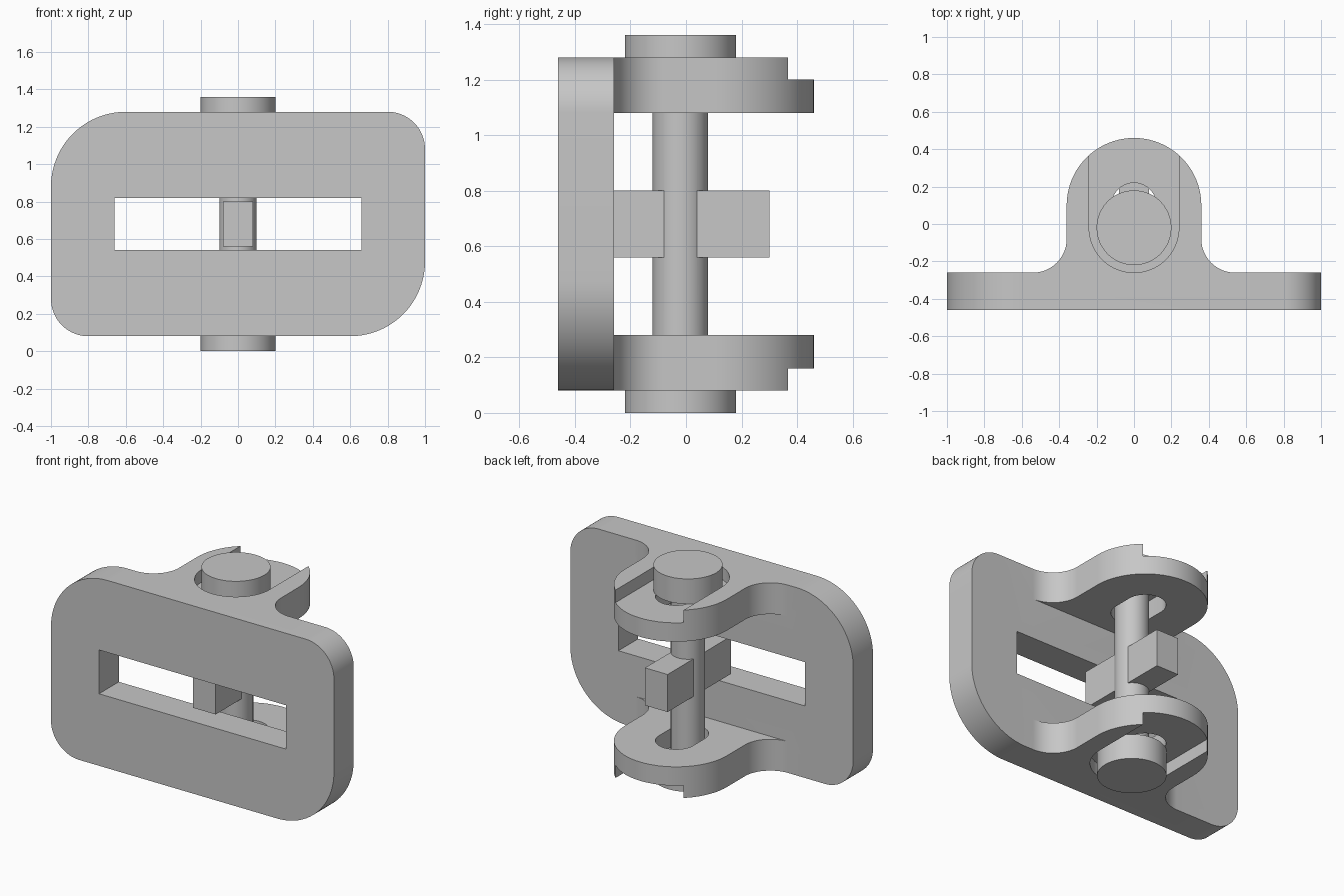
import bpy, bmesh, math
from mathutils import Vector, Matrix

cube = bpy.data.objects.get("Cube")
if cube:
    bpy.data.objects.remove(cube, do_unlink=True)

# One plain grey for the whole assembly
grey = bpy.data.materials.new("plain grey")
grey.use_nodes = True
COLOUR = (0.57, 0.57, 0.57, 1)
grey.diffuse_color = COLOUR
grey.node_tree.nodes["Principled BSDF"].inputs["Base Color"].default_value = COLOUR


def arc(cx, cy, r, start, end, steps=20):
    angles = [math.radians(start + (end - start) * i / steps) for i in range(steps + 1)]
    return [(cx + r * math.cos(a), cy + r * math.sin(a)) for a in angles]


def prism(name, outline, low, high, upright=False):
    """Extrude a 2D outline along z, or along y when upright."""
    bm = bmesh.new()
    face = bm.faces.new([bm.verts.new((x, y, low)) for x, y in outline])
    top = bmesh.ops.extrude_face_region(bm, geom=[face])["geom"]
    verts = [v for v in top if isinstance(v, bmesh.types.BMVert)]
    bmesh.ops.translate(bm, verts=verts, vec=Vector((0, 0, high - low)))
    if upright:
        bmesh.ops.transform(bm, verts=bm.verts,
                            matrix=Matrix(((1, 0, 0, 0), (0, 0, 1, 0),
                                           (0, 1, 0, 0), (0, 0, 0, 1))))
    bmesh.ops.recalc_face_normals(bm, faces=bm.faces)
    mesh = bpy.data.meshes.new(name)
    bm.to_mesh(mesh)
    bm.free()
    mesh.materials.append(grey)
    obj = bpy.data.objects.new(name, mesh)
    bpy.context.collection.objects.link(obj)
    return obj


def rect(x0, x1, y0, y1):
    return [(x0, y0), (x1, y0), (x1, y1), (x0, y1)]


def select(obj):
    bpy.ops.object.select_all(action='DESELECT')
    obj.select_set(True)
    bpy.context.view_layer.objects.active = obj


def combine(target, other, operation):
    mod = target.modifiers.new(operation.lower(), 'BOOLEAN')
    mod.operation, mod.solver, mod.object = operation, 'EXACT', other
    select(target)
    bpy.ops.object.modifier_apply(modifier=mod.name)
    bpy.data.objects.remove(other, do_unlink=True)


def smooth(obj):
    select(obj)
    bpy.ops.object.shade_smooth_by_angle(angle=math.radians(30))


PIN_Y, MID_Z = -0.02, 0.68

# Mounting plate with two large and two small corners
BIG, SMALL = 0.4, 0.2
plate_outline = (arc(1 - BIG, 0.08 + BIG, BIG, -90, 0)
                 + arc(1 - SMALL, 1.28 - SMALL, SMALL, 0, 90)
                 + arc(-1 + BIG, 1.28 - BIG, BIG, 90, 180)
                 + arc(-1 + SMALL, 0.08 + SMALL, SMALL, 180, 270))
bracket = prism("bracket", plate_outline, -0.46, -0.26, upright=True)

# Lug: round nose flaring into the plate through concave fillets
FILLET = 0.18
lug_outline = ([(0.54, -0.36)]
               + arc(0.54, -0.08, FILLET, 270, 180)
               + arc(0, 0.1, 0.36, 0, 180, 40)
               + arc(-0.54, -0.08, FILLET, 0, -90)
               + [(-0.54, -0.36)])
recess_outline = arc(0, PIN_Y, 0.24, 180, 360, 40) + [(0.24, 0.6), (-0.24, 0.6)]
hole_outline = arc(0, PIN_Y, 0.12, 180, 360) + arc(0, 0.1, 0.12, 0, 180)

for side, low, recess_low in (("lower", 0.08, 0.0), ("upper", 1.08, 1.2)):
    lug = prism(side + "_lug", lug_outline, low, low + 0.2)
    combine(lug, prism("recess_cutter", recess_outline, recess_low, recess_low + 0.16), 'DIFFERENCE')
    combine(lug, prism("hole_cutter", hole_outline, low - 0.1, low + 0.3), 'DIFFERENCE')
    combine(bracket, lug, 'UNION')

# Long window through the plate
combine(bracket, prism("window_cutter", rect(-0.66, 0.66, MID_Z - 0.14, MID_Z + 0.14),
                       -0.6, -0.2, upright=True), 'DIFFERENCE')
smooth(bracket)

# Headed pin with a cross bar through its middle
pin = prism("pin", arc(0, PIN_Y, 0.1, 0, 354, 59), 0.1, 1.26)
for low in (0.0, 1.2):
    combine(pin, prism("pin_head", arc(0, PIN_Y, 0.2, 0, 354, 59), low, low + 0.16), 'UNION')
combine(pin, prism("cross_bar", rect(-0.08, 0.08, PIN_Y - 0.32, PIN_Y + 0.32),
                   MID_Z - 0.12, MID_Z + 0.12), 'UNION')
smooth(pin)
